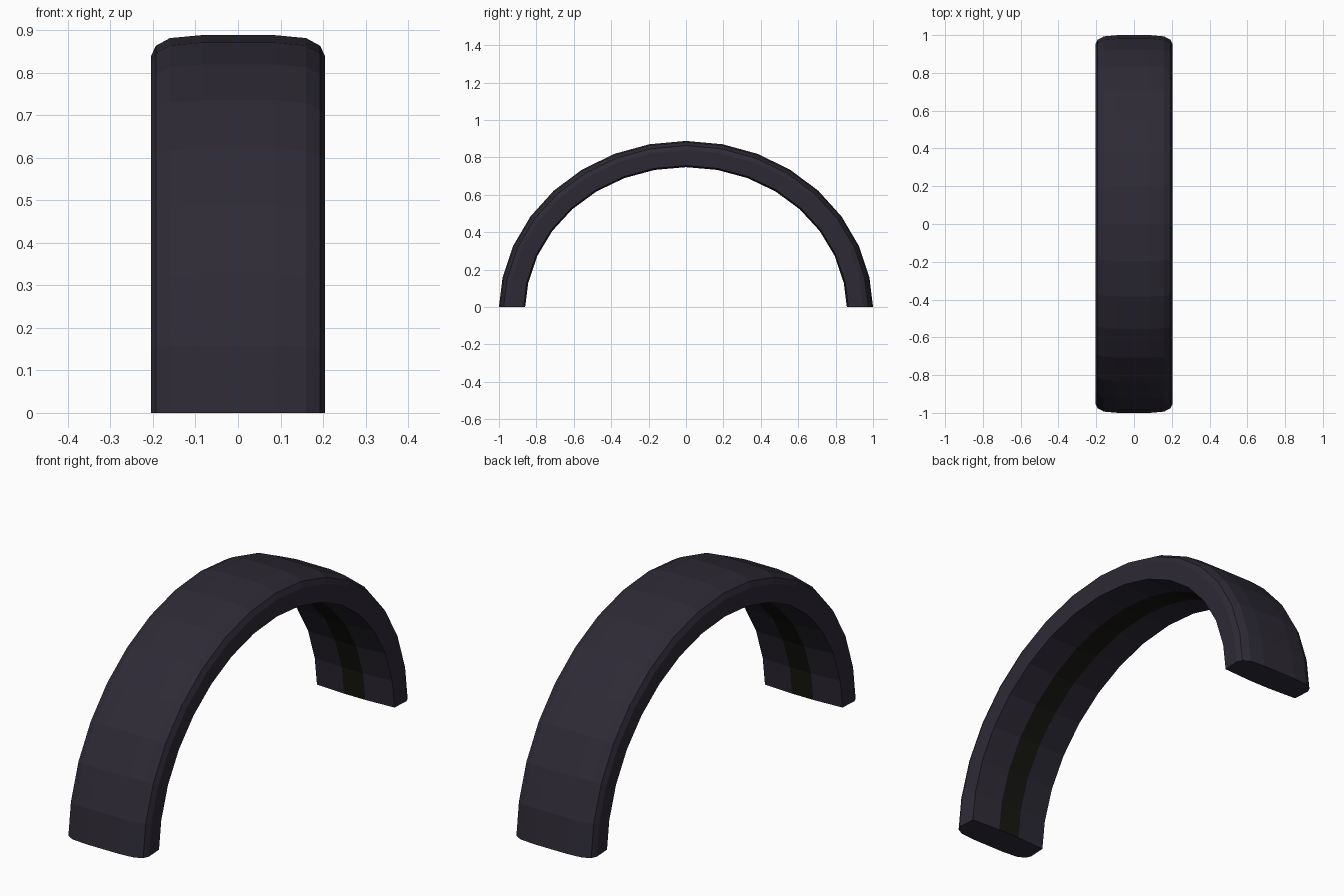
import bpy, bmesh, math

if "Cube" in bpy.data.objects:
    bpy.data.objects.remove(bpy.data.objects["Cube"])

def material(name, color):
    m = bpy.data.materials.new(name)
    m.diffuse_color = (*color, 1)
    m.use_nodes = True
    m.node_tree.nodes["Principled BSDF"].inputs["Base Color"].default_value = m.diffuse_color
    return m

# Half cross-section: (x, depth below the outer surface)
half = [(0.085, 0.0), (0.16, 0.007), (0.193, 0.025), (0.205, 0.05),
        (0.2, 0.132), (0.055, 0.14)]
section = half + [(-x, d) for x, d in reversed(half)]
SEGMENTS = 16
n = len(section)
inner_strip = 5  # section edge running along the middle of the underside

# Sweep the section along the arch
bm = bmesh.new()
rings = []
for i in range(SEGMENTS + 1):
    t = math.pi * i / SEGMENTS
    rings.append([bm.verts.new((x, -(1 - d) * math.cos(t),
                                max(0.0, (0.908 - d) * math.sin(t) - 0.02)))
                  for x, d in section])
for a, b in zip(rings, rings[1:]):
    for j in range(n):
        k = (j + 1) % n
        f = bm.faces.new((a[j], a[k], b[k], b[j]))
        f.material_index = 1 if j == inner_strip else 0

# Flat ends on the ground
bm.faces.new(rings[0])
bm.faces.new(rings[-1])
bmesh.ops.recalc_face_normals(bm, faces=bm.faces)

mesh = bpy.data.meshes.new("fender_arch")
bm.to_mesh(mesh)
bm.free()
mesh.materials.append(material("dark_paint", (0.027, 0.023, 0.036)))
mesh.materials.append(material("black_lining", (0.008, 0.008, 0.006)))
bpy.context.collection.objects.link(bpy.data.objects.new("fender_arch", mesh))
